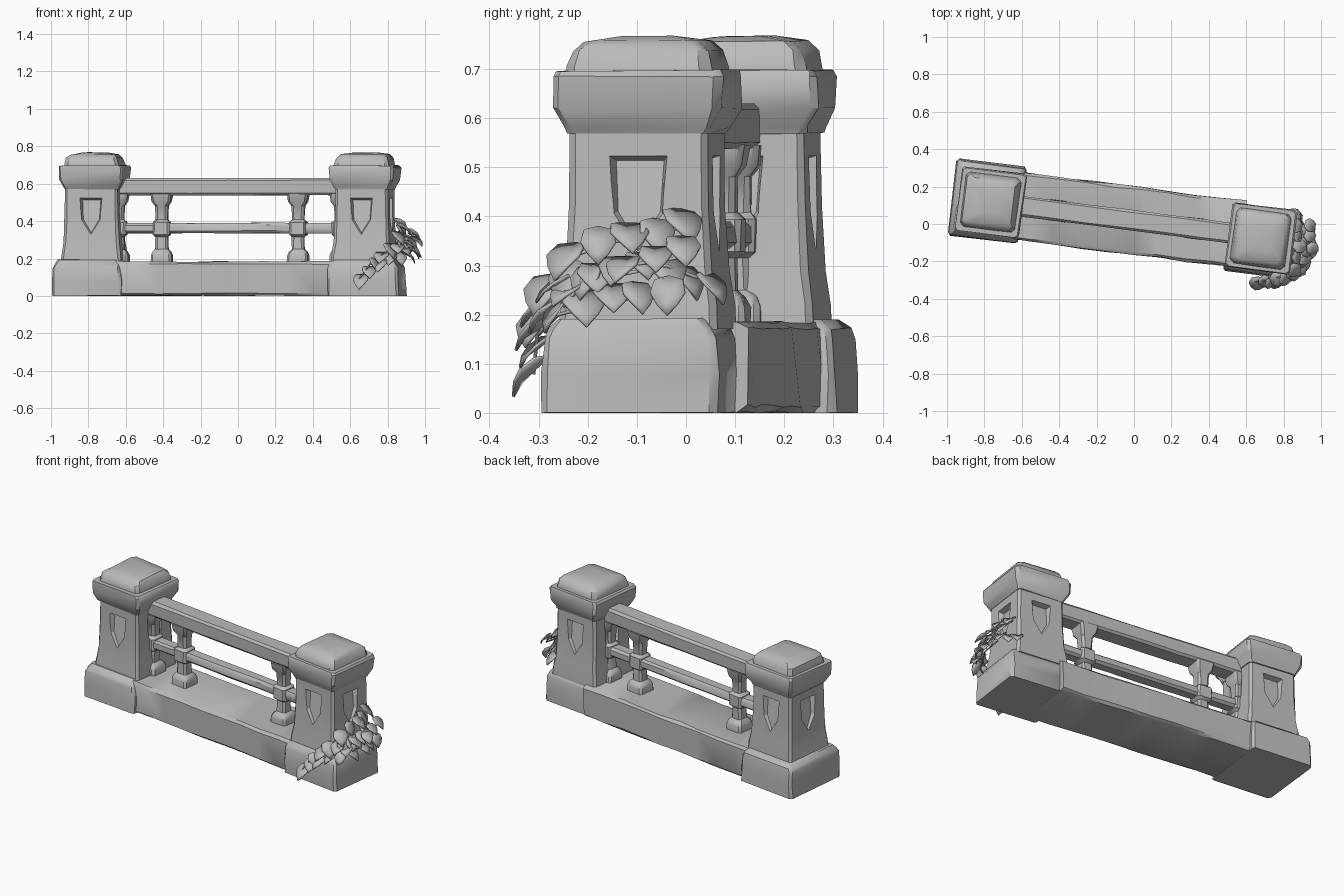
import bpy, bmesh, math, random
from mathutils import Matrix, Vector

random.seed(4)
if "Cube" in bpy.data.objects:
    bpy.data.objects.remove(bpy.data.objects["Cube"])

stone = bpy.data.materials.new("grey_stone")
stone.use_nodes = True
GREY = (0.5, 0.5, 0.5, 1)
stone.diffuse_color = GREY
stone.node_tree.nodes["Principled BSDF"].inputs["Base Color"].default_value = GREY

# The whole fence runs at a slight angle
FENCE = Matrix.Translation((0, 0.018, 0)) @ Matrix.Rotation(math.radians(-7.3), 4, "Z")


def make(name, bm, matrix=FENCE, angle=35):
    bmesh.ops.recalc_face_normals(bm, faces=bm.faces)
    mesh = bpy.data.meshes.new(name)
    bm.to_mesh(mesh)
    bm.free()
    mesh.materials.append(stone)
    obj = bpy.data.objects.new(name, mesh)
    bpy.context.collection.objects.link(obj)
    obj.matrix_world = matrix
    bpy.ops.object.select_all(action="DESELECT")
    obj.select_set(True)
    bpy.context.view_layer.objects.active = obj
    bpy.ops.object.shade_smooth_by_angle(angle=math.radians(angle))
    return obj


def skin(bm, rings):
    """Join rings of points into a closed tube."""
    loops = [[bm.verts.new(p) for p in ring] for ring in rings]
    n = len(loops[0])
    for a, b in zip(loops, loops[1:]):
        for i in range(n):
            bm.faces.new((a[i], a[(i + 1) % n], b[(i + 1) % n], b[i]))
    bm.faces.new(loops[0])
    bm.faces.new(loops[-1])


def chamfered(hx, hy, c):
    """Corners of a rectangle with cut corners, counter-clockwise."""
    return [(hx, c - hy), (hx, hy - c), (hx - c, hy), (c - hx, hy),
            (-hx, hy - c), (-hx, c - hy), (c - hx, -hy), (hx - c, -hy)]


def wobble(amount):
    return random.uniform(-amount, amount)


def stack(name, x, y, profile, ratio=1.0, cut=0.014, rough=0.004):
    """Square block lofted upward through (half width, height) pairs."""
    bm = bmesh.new()
    skin(bm, [[(x + px + wobble(rough), y + py + wobble(rough), max(0, z + wobble(rough) * 0.6))
               for px, py in chamfered(h, h * ratio, cut)] for h, z in profile])
    return make(name, bm)


def beam(name, x0, x1, depth, z0, z1, steps, cut, rough):
    """Rough hewn beam lofted along the fence."""
    bm = bmesh.new()
    mid = (z0 + z1) / 2
    rings = []
    for i in range(steps + 1):
        x = x0 + (x1 - x0) * i / steps
        rings.append([(x + wobble(rough), p + wobble(rough), max(0, mid + q + wobble(rough) * 0.6))
                      for p, q in chamfered(depth / 2, (z1 - z0) / 2, cut)])
    skin(bm, rings)
    return make(name, bm)


SHIELD = [(-0.068, 0.53), (0.068, 0.53), (0.06, 0.40), (0, 0.31), (-0.06, 0.40)]


def carve_panels(column, x, y):
    """Sink a shield shaped panel into each face of a column."""
    bm = bmesh.new()
    for k in range(4):
        turn = Matrix.Translation((x, y, 0)) @ Matrix.Rotation(k * math.pi / 2, 4, "Z")
        outer = [turn @ Vector((u * 1.1, -0.19, 0.45 + (z - 0.45) * 1.1)) for u, z in SHIELD]
        inner = [turn @ Vector((u * 0.72, -0.112 - (0.53 - z) * 0.11, 0.45 + (z - 0.45) * 0.8))
                 for u, z in SHIELD]
        skin(bm, [outer, inner])
    cutter = make("panel_cutter", bm)
    cutter.hide_render = True
    mod = column.modifiers.new("panels", "BOOLEAN")
    mod.operation = "DIFFERENCE"
    mod.solver = "EXACT"
    mod.object = cutter
    bpy.ops.object.select_all(action="DESELECT")
    column.select_set(True)
    bpy.context.view_layer.objects.active = column
    # Move the sharp angle smoothing after the cut
    bpy.ops.object.modifier_apply(modifier=mod.name)
    bpy.data.objects.remove(cutter)
    bpy.ops.object.shade_smooth_by_angle(angle=math.radians(25))


# Pillars: foot, panelled column, moulded cap, domed top
def pillar(side, x, y, foot_x, foot_y, foot_half, foot_ratio):
    stack(side + "_foot", foot_x, foot_y,
          [(foot_half, 0), (foot_half, 0.08), (foot_half - 0.005, 0.15),
           (foot_half - 0.014, 0.172), (foot_half - 0.03, 0.192)], foot_ratio)
    column = stack(side + "_column", x, y,
                   [(0.164, 0.17), (0.16, 0.22), (0.15, 0.29), (0.144, 0.42), (0.142, 0.59)],
                   rough=0.002)
    carve_panels(column, x, y)
    stack(side + "_cap", x, y,
          [(0.146, 0.57), (0.152, 0.582), (0.172, 0.62), (0.174, 0.685), (0.168, 0.697)])
    stack(side + "_dome", x, y,
          [(0.148, 0.685), (0.148, 0.705), (0.138, 0.737), (0.118, 0.757), (0.06, 0.766)],
          cut=0.02)


pillar("right", -0.774, 0.0, -0.793, 0.004, 0.188, 1.1)
pillar("left", 0.685, -0.01, 0.697, -0.022, 0.192, 0.94)

# Plinth and rails between the pillars
beam("plinth", -0.68, 0.58, 0.36, 0.0, 0.185, 9, 0.014, 0.006)
beam("top_rail", -0.66, 0.58, 0.108, 0.538, 0.63, 6, 0.012, 0.003)
beam("middle_rail", -0.66, 0.58, 0.075, 0.335, 0.39, 6, 0.012, 0.003)

# Balusters, with half ones against the pillars
BALUSTER = [(0.056, 0.17), (0.056, 0.215), (0.048, 0.235), (0.034, 0.25), (0.032, 0.315),
            (0.046, 0.328), (0.046, 0.394), (0.032, 0.408), (0.034, 0.48),
            (0.05, 0.505), (0.056, 0.545)]
for label, x in (("right_baluster", -0.41), ("left_baluster", 0.325),
                 ("right_half_baluster", -0.645), ("left_half_baluster", 0.555)):
    stack(label, x, 0, BALUSTER, cut=0.012, rough=0.002)


# Ivy: folded leaves set along short strands
def add_leaf(bm, place, out, size, droop):
    side = Vector((-out.y, out.x, 0))
    ahead = (out * math.cos(droop) + side * wobble(0.6) - Vector((0, 0, math.sin(droop)))).normalized()
    across = ahead.cross(Vector((0, 0, 1))).normalized()
    up = across.cross(ahead)
    spine = [(0, 0, 0), (0.45, 0, -0.05), (0.8, 0, -0.05), (1.1, 0, -0.22)]
    edges = [(0.18, 0.36, 0.08), (0.55, 0.44, 0.06), (0.85, 0.26, -0.04)]

    def vert(a, s, u):
        return bm.verts.new(place + size * (ahead * (a - 0.5) + across * s + up * u))
    rib = [vert(*p) for p in spine]
    for sign in (1, -1):
        rim = [vert(a, s * sign, u) for a, s, u in edges]
        faces = [(rib[0], rib[1], rim[0]), (rib[1], rim[1], rim[0]),
                 (rib[1], rib[2], rim[2], rim[1]), (rib[2], rib[3], rim[2])]
        for f in faces:
            bm.faces.new(f if sign > 0 else f[::-1])


STRANDS = [
    ([(0.86, 0.05, 0.27), (0.92, -0.05, 0.31), (0.92, -0.2, 0.28), (0.84, -0.28, 0.26),
      (0.74, -0.31, 0.2), (0.66, -0.32, 0.09)], 13),
    ([(0.87, 0.0, 0.39), (0.89, -0.12, 0.37), (0.86, -0.24, 0.33)], 5),
    ([(0.95, -0.03, 0.25), (0.94, -0.15, 0.24), (0.87, -0.27, 0.21), (0.75, -0.31, 0.17)], 7),
    ([(0.95, 0.0, 0.33), (0.95, -0.13, 0.31), (0.89, -0.24, 0.25)], 5),
]
leaves = bmesh.new()
for number, (path, count) in enumerate(STRANDS):
    points = [Vector(p) for p in path]
    for i in range(count):
        t = i / (count - 1) * (len(points) - 1)
        k = min(int(t), len(points) - 2)
        place = points[k].lerp(points[k + 1], t - k)
        place += Vector((wobble(0.008), wobble(0.008), wobble(0.012)))
        # Front leaves face the front, side leaves face the side
        out = Vector((0.25, -1, 0)) if place.y < -0.26 else Vector((1, (place.y + 0.08) * 2, 0))
        add_leaf(leaves, place, out.normalized(), random.uniform(0.075, 0.1), random.uniform(0.4, 1.0))
    # Thin stem carrying the strand
    curve = bpy.data.curves.new("ivy_stem", "CURVE")
    curve.dimensions = "3D"
    curve.bevel_depth = 0.004
    curve.bevel_resolution = 1
    line = curve.splines.new("POLY")
    line.points.add(len(points) - 1)
    for target, p in zip(line.points, points):
        target.co = (p.x - 0.02, p.y + 0.01, p.z - 0.01, 1)
    curve.materials.append(stone)
    bpy.context.collection.objects.link(bpy.data.objects.new("ivy_stem_%d" % number, curve))
ivy = make("ivy_leaves", leaves, Matrix.Identity(4), 50)
thick = ivy.modifiers.new("thickness", "SOLIDIFY")
thick.thickness = 0.006
